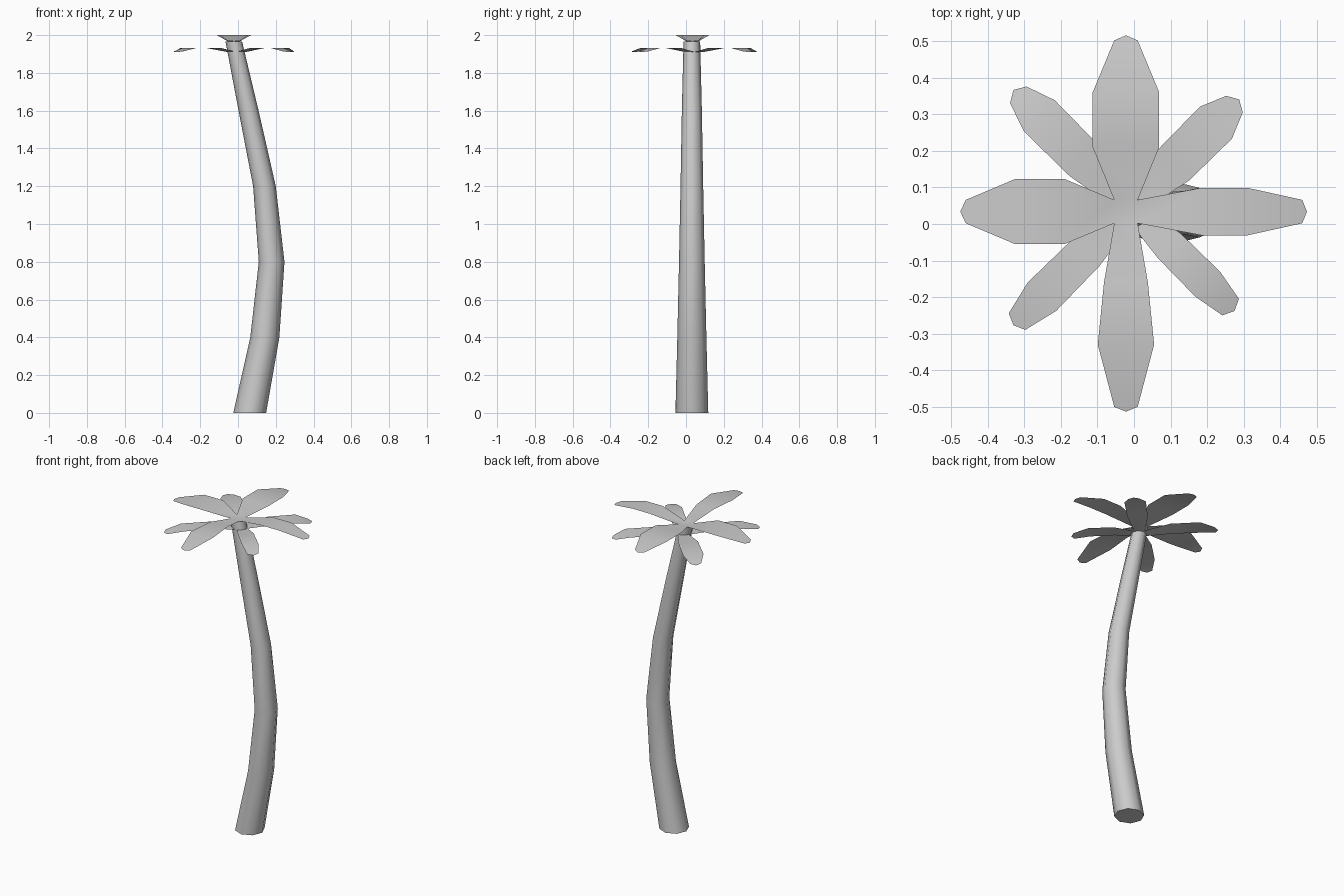
import bpy, bmesh, math
from mathutils import Vector

if "Cube" in bpy.data.objects:
    bpy.data.objects.remove(bpy.data.objects["Cube"])


def finish(name, bm, angle=60):
    me = bpy.data.meshes.new(name)
    bm.to_mesh(me)
    bm.free()
    ob = bpy.data.objects.new(name, me)
    bpy.context.collection.objects.link(ob)
    bpy.ops.object.select_all(action='DESELECT')
    ob.select_set(True)
    bpy.context.view_layer.objects.active = ob
    bpy.ops.object.shade_smooth_by_angle(angle=math.radians(angle))
    return ob


# Curved, tapering eight-sided trunk: (centre x, z, radius)
def trunk(rings, y, sides=8):
    bm = bmesh.new()
    loops = []
    for x, z, r in rings:
        loops.append([bm.verts.new((x + r * math.cos(math.tau * i / sides),
                                    y + r * math.sin(math.tau * i / sides), z))
                      for i in range(sides)])
    for a, b in zip(loops, loops[1:]):
        for i in range(sides):
            j = (i + 1) % sides
            bm.faces.new((a[i], a[j], b[j], b[i]))
    bm.faces.new(loops[0][::-1])
    bm.faces.new(loops[-1])
    return finish("trunk", bm)


# Four thin leaves around a small square core; each leaf is given as
# (inner, shoulder, end, tip distance, inner half width, shoulder half width)
def leaf_crown(name, centre, turn, z_low, z_high, core, leaves):
    bm = bmesh.new()
    c = Vector(centre)
    for k, (inner, shoulder, end, tip, w1, w2) in enumerate(leaves):
        a = turn + k * math.pi / 2
        u = Vector((math.cos(a), math.sin(a), 0))
        v = Vector((-u.y, u.x, 0))

        def pair(d, w, z):
            p = c + u * d + Vector((0, 0, z))
            return bm.verts.new(p - v * w), bm.verts.new(p + v * w)

        rows = [pair(core, core, z_low), pair(inner, w1, z_high),
                pair(shoulder, w2, z_high), pair(end, 0.032, z_low + 0.003)]
        for p, q in zip(rows, rows[1:]):
            bm.faces.new((p[0], q[0], q[1], p[1]))
        t = bm.verts.new(c + u * tip + Vector((0, 0, z_low)))
        bm.faces.new((rows[-1][0], t, rows[-1][1]))
    bmesh.ops.remove_doubles(bm, verts=bm.verts, dist=0.0005)
    # Close the core
    core_verts = [p for p in bm.verts if (p.co - c).xy.length < core * 1.6]
    core_verts.sort(key=lambda p: math.atan2(p.co.y - c.y, p.co.x - c.x))
    bm.faces.new(core_verts)
    return finish(name, bm)


trunk([(0.062, 0, 0.087), (0.142, 0.4, 0.077), (0.178, 0.8, 0.068),
       (0.14, 1.2, 0.06), (0.056, 1.6, 0.053), (-0.022, 1.965, 0.044)], 0.031)

# Upper leaves point right, back, left and front
leaf_crown("upper_leaves", (-0.022, 0.034, 0), 0, 1.967, 2.0, 0.032, [
    (0.207, 0.332, 0.482, 0.495, 0.065, 0.065),
    (0.176, 0.326, 0.468, 0.482, 0.091, 0.091),
    (0.168, 0.303, 0.438, 0.453, 0.089, 0.089),
    (0.194, 0.364, 0.534, 0.547, 0.060, 0.077)])

# Lower leaves sit on the diagonals
leaf_crown("lower_leaves", (-0.008, 0.045, 0), math.pi / 4, 1.91, 1.933, 0.032, [
    (0.165, 0.328, 0.400, 0.418, 0.060, 0.062),
    (0.180, 0.355, 0.436, 0.455, 0.058, 0.060),
    (0.175, 0.345, 0.441, 0.455, 0.052, 0.055),
    (0.150, 0.297, 0.385, 0.400, 0.046, 0.048)])
